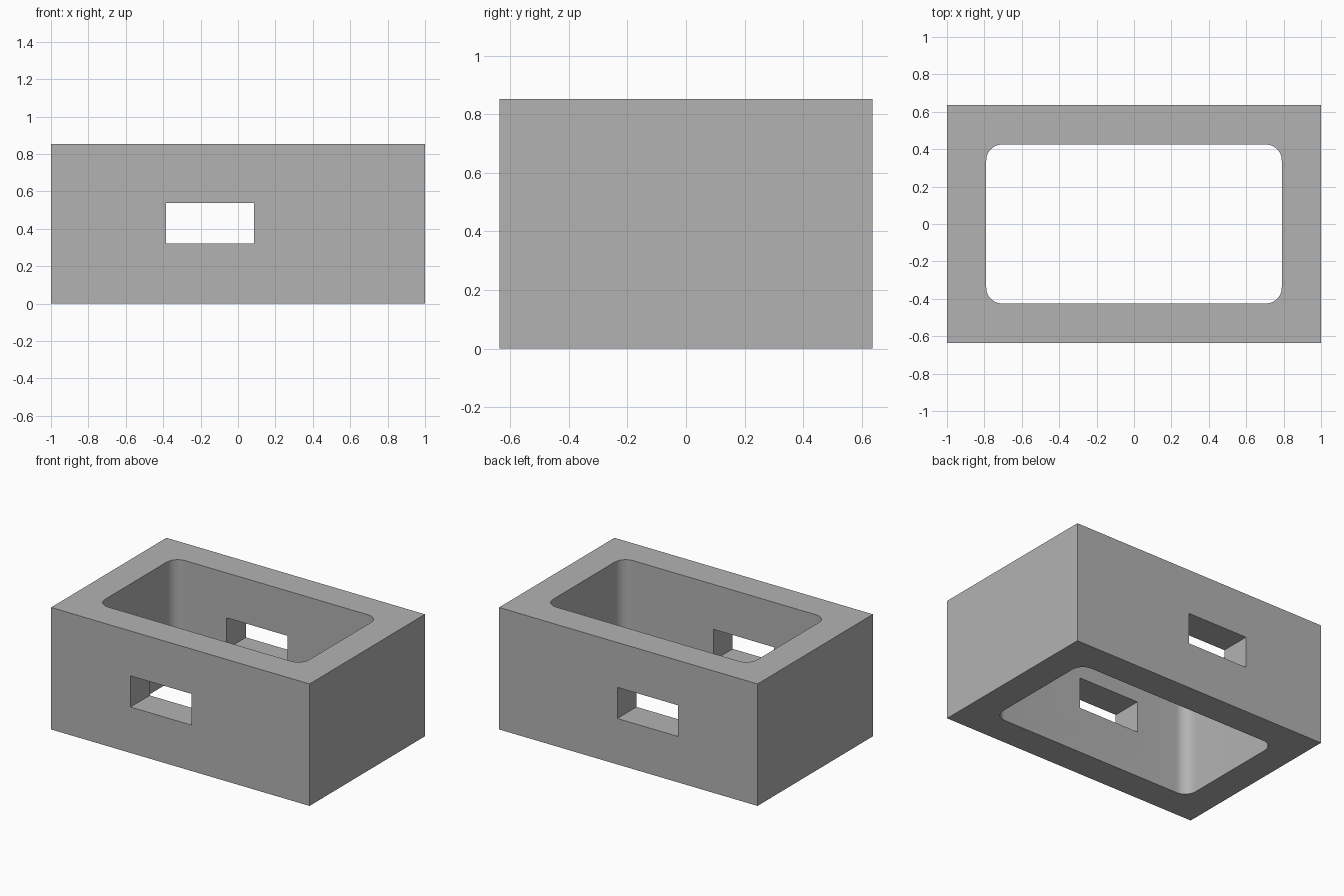
import bpy
import bmesh
import math
from mathutils import Matrix, Vector

WIDTH, DEPTH, HEIGHT = 2.0, 1.275, 0.853

default = bpy.data.objects.get("Cube")
if default:
    bpy.data.objects.remove(default, do_unlink=True)

grey = bpy.data.materials.new("plain grey")
grey.use_nodes = True
colour = (0.45, 0.45, 0.45, 1.0)
grey.diffuse_color = colour
grey.node_tree.nodes["Principled BSDF"].inputs["Base Color"].default_value = colour


def block(name, size, centre, corner_radius=0.0):
    """Box with optionally rounded vertical edges."""
    bm = bmesh.new()
    bmesh.ops.create_cube(bm, size=1.0, matrix=Matrix.Diagonal((*size, 1.0)))
    if corner_radius:
        upright = [e for e in bm.edges
                   if abs(e.verts[0].co.z - e.verts[1].co.z) > size[2] / 2]
        bmesh.ops.bevel(bm, geom=upright, offset=corner_radius, segments=12,
                        profile=0.5, affect='EDGES')
    bmesh.ops.translate(bm, verts=bm.verts, vec=Vector(centre))
    mesh = bpy.data.meshes.new(name)
    bm.to_mesh(mesh)
    bm.free()
    mesh.materials.append(grey)
    obj = bpy.data.objects.new(name, mesh)
    bpy.context.collection.objects.link(obj)
    return obj


# Outer body
frame = block("box_frame", (WIDTH, DEPTH, HEIGHT), (0, 0, HEIGHT / 2))

# Rounded vertical opening and the slot through the front and back walls
cutters = [
    block("cavity_cutter", (1.58, 0.85, 2.0), (0, 0, HEIGHT / 2), 0.085),
    block("slot_cutter", (0.47, 2.0, 0.218), (-0.15, 0, 0.43)),
]

bpy.context.view_layer.objects.active = frame
for cutter in cutters:
    cutter.hide_render = True
    cut = frame.modifiers.new(cutter.name, 'BOOLEAN')
    cut.operation = 'DIFFERENCE'
    cut.solver = 'EXACT'
    cut.object = cutter
    bpy.ops.object.modifier_apply(modifier=cut.name)
    bpy.data.objects.remove(cutter, do_unlink=True)

# Smooth cavity corners, crisp edges elsewhere
bpy.ops.object.select_all(action='DESELECT')
frame.select_set(True)
bpy.ops.object.shade_smooth_by_angle(angle=math.radians(30))
